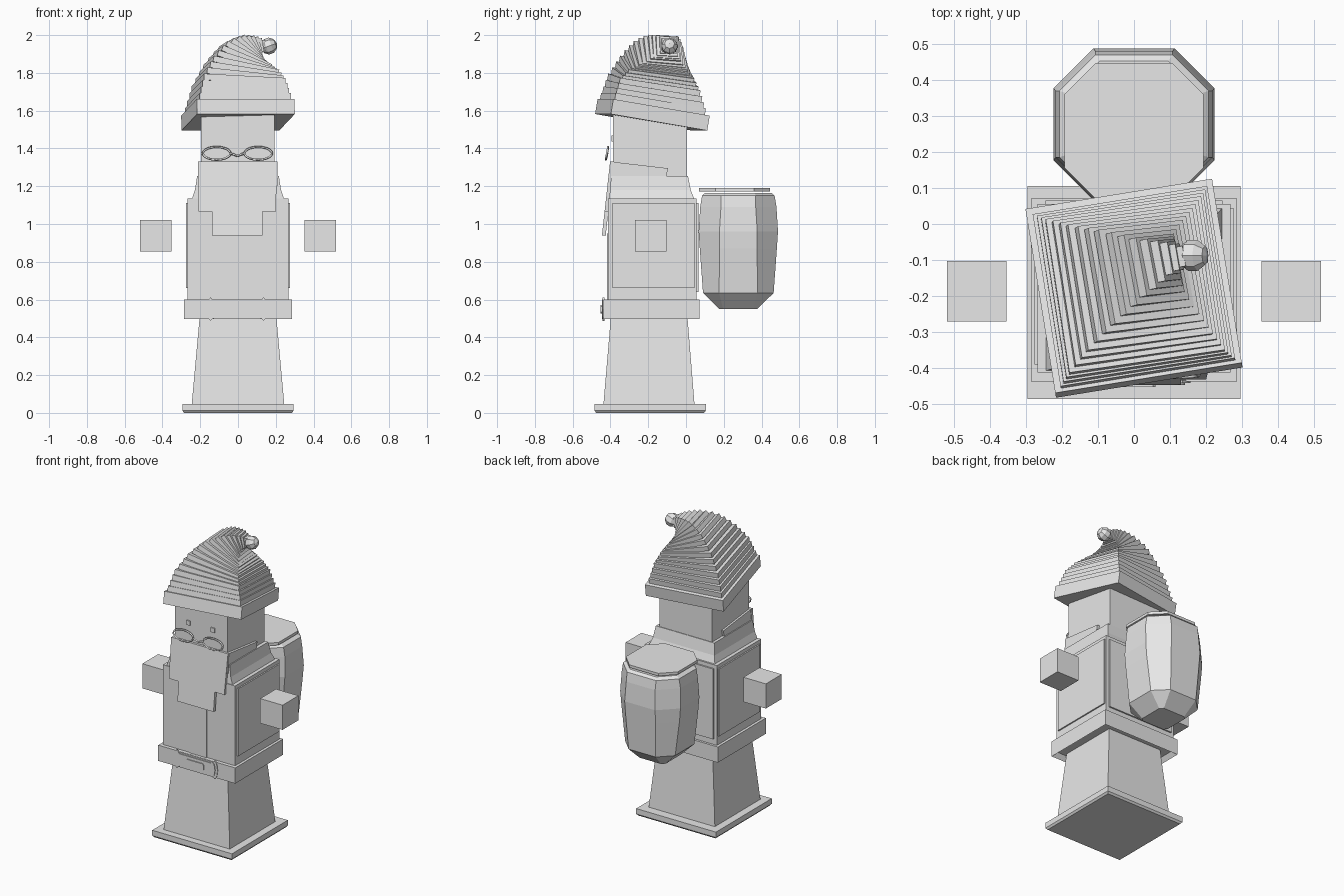
import bpy, bmesh, math
from mathutils import Matrix, Vector

cube = bpy.data.objects.get("Cube")
if cube:
    bpy.data.objects.remove(cube, do_unlink=True)

grey = bpy.data.materials.new("light_grey")
grey.use_nodes = True
grey.diffuse_color = (0.8, 0.8, 0.8, 1)
grey.node_tree.nodes["Principled BSDF"].inputs["Base Color"].default_value = (0.8, 0.8, 0.8, 1)


def finish(name, bm):
    bmesh.ops.recalc_face_normals(bm, faces=bm.faces)
    mesh = bpy.data.meshes.new(name)
    bm.to_mesh(mesh)
    bm.free()
    mesh.materials.append(grey)
    obj = bpy.data.objects.new(name, mesh)
    bpy.context.collection.objects.link(obj)
    return obj


def loft(name, rings):
    """Skin a stack of equal-length point rings and cap both ends."""
    bm = bmesh.new()
    loops = [[bm.verts.new(p) for p in ring] for ring in rings]
    n = len(loops[0])
    for a, b in zip(loops, loops[1:]):
        for i in range(n):
            j = (i + 1) % n
            bm.faces.new((a[i], a[j], b[j], b[i]))
    bm.faces.new(loops[0][::-1])
    bm.faces.new(loops[-1])
    return finish(name, bm)


def rect(x0, x1, y0, y1, z):
    return [(x0, y0, z), (x1, y0, z), (x1, y1, z), (x0, y1, z)]


def box(name, x0, x1, y0, y1, z0, z1):
    return loft(name, [rect(x0, x1, y0, y1, z) for z in (z0, z1)])


def prism(name, outline, y_front, y_back):
    """Extrude an x-z outline along y."""
    return loft(name, [[(x, y, z) for x, z in outline] for y in (y_back, y_front)])


def octagon(hx, hy, c, z, yc):
    pts = []
    for sx, sy in ((1, 1), (-1, 1), (-1, -1), (1, -1)):
        pair = [(sx * hx, yc + sy * (hy - c), z), (sx * (hx - c), yc + sy * hy, z)]
        pts += pair if sx * sy > 0 else pair[::-1]
    return pts


# Base and tapered legs
loft("base", [rect(-.285, .285, -.475, .095, 0), rect(-.295, .295, -.485, .105, .012),
              rect(-.295, .295, -.485, .105, .048)])
loft("legs", [rect(-.245, .245, -.437, .045, .045), rect(-.2, .2, -.395, .005, .54)])

# Belt with a recessed underside
bm = bmesh.new()
bmesh.ops.create_cube(bm, size=1, matrix=Matrix.Translation((0, -.183, .549))
                      @ Matrix.Diagonal((.57, .507, .105, 1)))
bm.faces.ensure_lookup_table()
bottom = min(bm.faces, key=lambda f: f.calc_center_median().z)
bmesh.ops.inset_individual(bm, faces=[bottom], thickness=.03, depth=0)
for v in bottom.verts:
    v.co.z += .03
finish("belt", bm)

# Buckle: bowed plate, recessed window and centre bar
buckle = [(-.145, .487), (-.135, .5), (.125, .5), (.135, .487), (.15, .505), (.157, .55),
          (.15, .594), (.135, .612), (.125, .6), (-.135, .6), (-.145, .612),
          (-.16, .594), (-.167, .55), (-.16, .505)]
prism("buckle_back", buckle, -.441, -.432)
prism("buckle_front", [(x * .9, .55 + (z - .55) * .82) for x, z in buckle], -.446, -.438)
c = .008
prism("buckle_bar", [(-.07 + c, .525), (.06 - c, .525), (.06, .525 + c), (.06, .572 - c),
                     (.06 - c, .572), (-.07 + c, .572), (-.07, .572 - c), (-.07, .525 + c)],
      -.452, -.44)

# Torso with raised panels and shoulders
box("torso", -.267, .267, -.412, .055, .6, 1.135)
box("front_placket", -.07, .06, -.418, -.41, .6, .95)
box("back_panel", -.245, .245, .05, .065, .64, 1.11)
for side, s in (("left", 1), ("right", -1)):
    a, b = sorted((s * .26, s * .276))
    box(side + "_side_panel", a, b, -.39, .045, .66, 1.11)
    box(side + "_hand", s * .436 - .083, s * .436 + .083, -.27, -.103, .855, 1.02)
loft("shoulders", [rect(-.245, .245, -.407, .045, 1.13), rect(-.228, .228, -.402, .025, 1.18),
                   rect(-.216, .216, -.396, .01, 1.255)])

# Head and eyes
box("head", -.197, .193, -.387, .006, 1.2, 1.63)
for side, x in (("left", .087), ("right", -.093)):
    box(side + "_eye", x - .014, x + .014, -.394, -.38, 1.438, 1.468)

# Beard: stepped front plate leaning forward, with side whiskers
beard = [(-.137, .938), (.13, .938), (.13, 1.065), (.2, 1.065), (.207, 1.33),
         (-.213, 1.33), (-.21, 1.065), (-.137, 1.065)]
lean = lambda z: -.402 - (1.33 - z) * .11
loft("beard", [[(x, lean(z) + d, z) for x, z in beard] for d in (.02, 0)])
for side, s in (("left", 1), ("right", -1)):
    profile = [(-.395, 1.33), (-.095, 1.295), (-.105, 1.25), (-.41, 1.2)]
    loft(side + "_whiskers", [[(s * x, y, z) for y, z in profile] for x in (.19, .21)])


# Glasses: lens rims, lenses and bridge
def tube(name, points, radius, cyclic):
    curve = bpy.data.curves.new(name, "CURVE")
    curve.dimensions = "3D"
    curve.bevel_depth = radius
    curve.bevel_resolution = 0
    spline = curve.splines.new("POLY")
    spline.points.add(len(points) - 1)
    for p, co in zip(spline.points, points):
        p.co = (*co, 1)
    spline.use_cyclic_u = cyclic
    curve.materials.append(grey)
    obj = bpy.data.objects.new(name, curve)
    bpy.context.collection.objects.link(obj)


for side, x in (("left", .107), ("right", -.113)):
    ring = [(math.cos(k * math.pi / 10), math.sin(k * math.pi / 10)) for k in range(20)]
    tube(side + "_rim", [(x + .073 * u, -.412 - .012 * (1 - v) / 2, 1.374 + .034 * v) for u, v in ring],
         .006, True)
tube("bridge", [(-.04, -.416, 1.374), (-.022, -.418, 1.368), (-.003, -.418, 1.36),
                (.016, -.418, 1.368), (.034, -.416, 1.374)], .006, False)


# Hat: tilted brim and a curling stack of shrinking slabs
def slab(name, centre, half, thick, yaw, pitch, curl):
    bm = bmesh.new()
    m = (Matrix.Translation(centre) @ Matrix.Rotation(math.radians(yaw), 4, "Z")
         @ Matrix.Rotation(math.radians(curl), 4, "Y")
         @ Matrix.Rotation(math.radians(pitch), 4, "X")
         @ Matrix.Diagonal((2 * half, 2 * half, thick, 1)))
    bmesh.ops.create_cube(bm, size=1, matrix=m)
    finish(name, bm)


slab("hat_brim", (0, -.178, 1.578), .262, .08, 9.2, -9.6, 0)
# Path stations: x, y, z, half width, curl angle
path = [(0, -.175, 1.635, .245, 0), (.003, -.17, 1.735, .218, 3), (.015, -.155, 1.815, .178, 12),
        (.035, -.135, 1.88, .133, 28), (.063, -.115, 1.925, .082, 50),
        (.1, -.095, 1.945, .045, 75), (.145, -.088, 1.945, .02, 90)]
LAYERS = 19
for i in range(LAYERS):
    t = i / (LAYERS - 1)
    u = t * (len(path) - 1)
    k = min(int(u), len(path) - 2)
    x, y, z, half, curl = Vector(path[k]).lerp(Vector(path[k + 1]), u - k)
    slab(f"hat_layer_{i + 1}", (x, y, z), half, .036 - .014 * t, 9.2 - 5 * t, -9.6 + 5 * t, curl)

# Pompom
bm = bmesh.new()
bmesh.ops.create_uvsphere(bm, u_segments=8, v_segments=5, radius=.045,
                          matrix=Matrix.Translation((.163, -.087, 1.942))
                          @ Matrix.Rotation(math.radians(70), 4, "Y"))
finish("pompom", bm)

# Sack on the back: z, half width, half depth, corner cut
sack = [(.55, .1, .1, .02), (.635, .185, .187, .085), (.87, .215, .204, .105),
        (.96, .223, .21, .11), (1.09, .217, .202, .11), (1.15, .207, .192, .1),
        (1.165, .185, .175, .09)]
loft("sack", [octagon(hx, hy, c, z, .277) for z, hx, hy, c in sack])
lid = octagon(.192, .188, .085, 1.172, .258)
loft("sack_lid", [lid, [(x, y, 1.19) for x, y, z in lid]])
